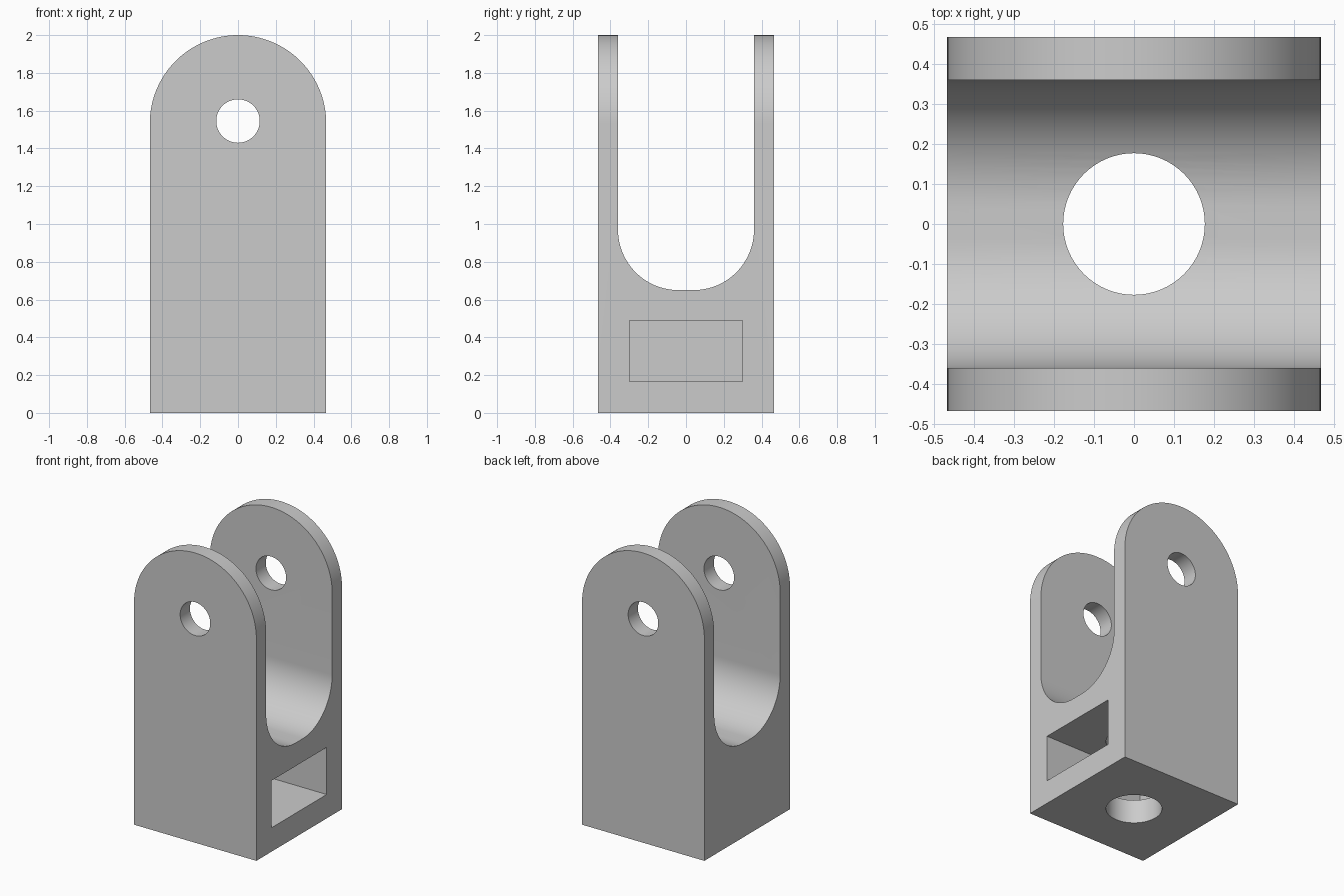
import bpy
import math
from mathutils import Vector

if "Cube" in bpy.data.objects:
    bpy.data.objects.remove(bpy.data.objects["Cube"], do_unlink=True)

HALF = 0.467            # half width of the square body
PIN_Z = 1.545           # pin hole height
SLOT, SLOT_Z, FILLET = 0.36, 0.65, 0.32
POCKET_LOW, POCKET_HIGH, POCKET_HALF = 0.165, 0.49, 0.30


def arc(cx, cz, r, start, end, steps):
    angles = [math.radians(start + (end - start) * i / steps) for i in range(steps + 1)]
    return [(cx + r * math.cos(a), cz + r * math.sin(a)) for a in angles]


def prism(name, outline, place, direction):
    """Extrude a closed 2D outline along a direction."""
    n = len(outline)
    base = [place(u, v) for u, v in outline]
    verts = base + [p + direction for p in base]
    faces = [range(n), range(n, 2 * n)]
    faces += [(i, (i + 1) % n, n + (i + 1) % n, n + i) for i in range(n)]
    mesh = bpy.data.meshes.new(name)
    mesh.from_pydata(verts, [], [tuple(f) for f in faces])
    obj = bpy.data.objects.new(name, mesh)
    bpy.context.collection.objects.link(obj)
    bpy.context.view_layer.objects.active = obj
    bpy.ops.object.select_all(action='DESELECT')
    obj.select_set(True)
    bpy.ops.object.mode_set(mode='EDIT')
    bpy.ops.mesh.select_all(action='SELECT')
    bpy.ops.mesh.normals_make_consistent(inside=False)
    bpy.ops.object.mode_set(mode='OBJECT')
    return obj


def cut(body, cutter):
    """Subtract a cutter and discard it."""
    cutter.hide_render = True
    mod = body.modifiers.new(cutter.name, 'BOOLEAN')
    mod.operation, mod.solver, mod.object = 'DIFFERENCE', 'EXACT', cutter
    bpy.context.view_layer.objects.active = body
    bpy.ops.object.modifier_apply(modifier=mod.name)
    bpy.data.objects.remove(cutter, do_unlink=True)


# Round-topped body
body_outline = [(-HALF, 0), (HALF, 0)] + arc(0, 2 - HALF, HALF, 0, 180, 64)
clevis = prism("clevis_bracket", body_outline,
               lambda u, v: Vector((u, -HALF, v)), Vector((0, 2 * HALF, 0)))

# U-shaped slot between the two arms
flat, bend_z = SLOT - FILLET, SLOT_Z + FILLET
slot_outline = (arc(-flat, bend_z, FILLET, 180, 270, 24)
                + arc(flat, bend_z, FILLET, 270, 360, 24)
                + [(SLOT, 2.2), (-SLOT, 2.2)])
cut(clevis, prism("slot_cutter", slot_outline,
                  lambda u, v: Vector((-1, u, v)), Vector((2, 0, 0))))

# Pin hole through both arms
cut(clevis, prism("pin_cutter", arc(0, PIN_Z, 0.115, 0, 354.375, 63),
                  lambda u, v: Vector((u, -1, v)), Vector((0, 2, 0))))

# Bolt hole through the base
cut(clevis, prism("bolt_cutter", arc(0, 0, 0.177, 0, 354.375, 63),
                  lambda u, v: Vector((u, v, -0.2)), Vector((0, 0, 1.2))))

# Pocket opening on the left side only
pocket_outline = [(-POCKET_HALF, POCKET_LOW), (POCKET_HALF, POCKET_LOW),
                  (POCKET_HALF, POCKET_HIGH), (-POCKET_HALF, POCKET_HIGH)]
cut(clevis, prism("pocket_cutter", pocket_outline,
                  lambda u, v: Vector((-POCKET_HALF, u, v)), Vector((1, 0, 0))))

# Plain grey finish
grey = bpy.data.materials.new("plain_grey")
grey.use_nodes = True
colour = (0.6, 0.6, 0.6, 1)
grey.diffuse_color = colour
grey.node_tree.nodes["Principled BSDF"].inputs["Base Color"].default_value = colour
clevis.data.materials.clear()
clevis.data.materials.append(grey)
for face in clevis.data.polygons:
    face.material_index = 0

bpy.ops.object.select_all(action='DESELECT')
clevis.select_set(True)
bpy.context.view_layer.objects.active = clevis
bpy.ops.object.shade_smooth_by_angle(angle=math.radians(30))
